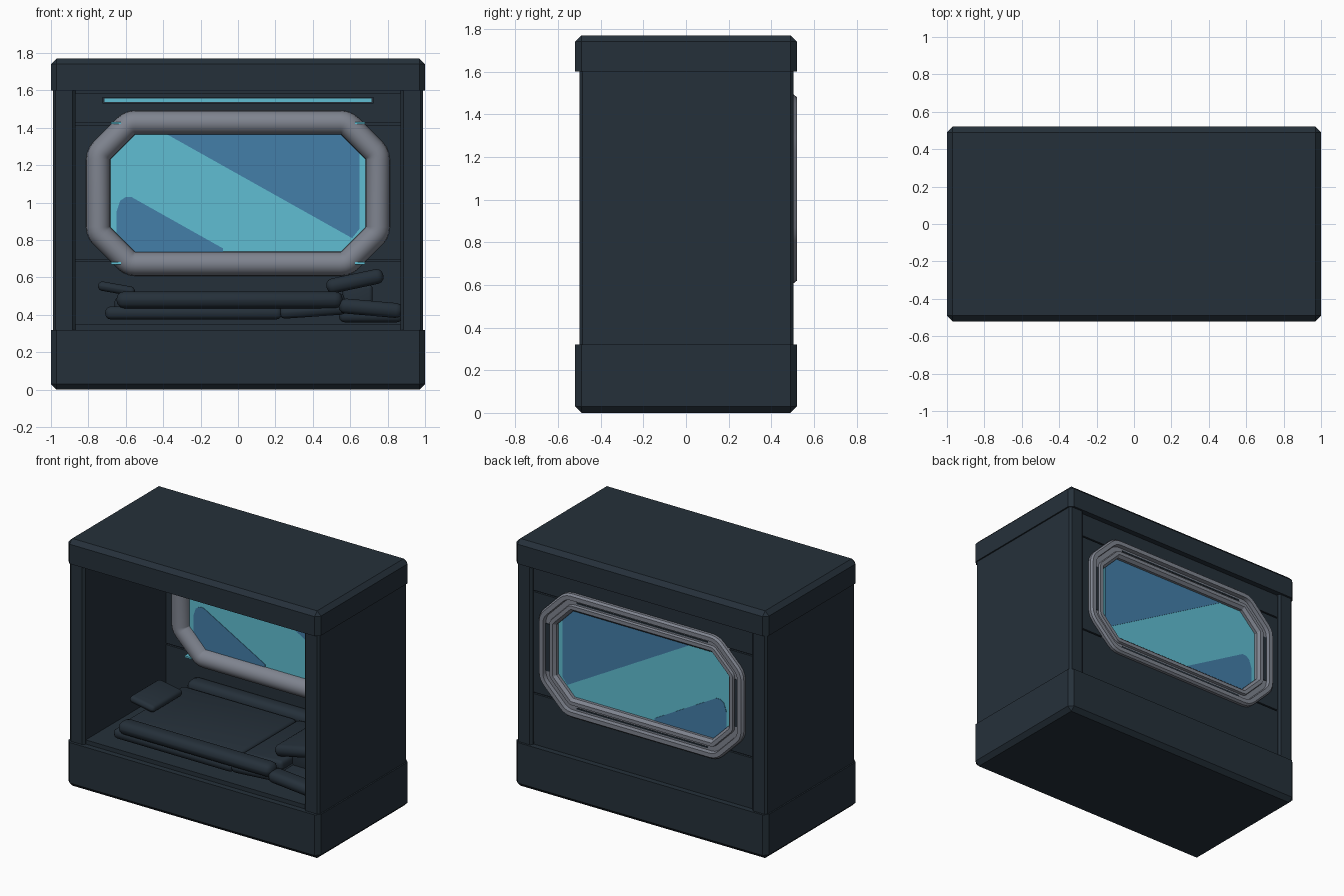
import bpy, bmesh, math
from mathutils import Vector

if "Cube" in bpy.data.objects:
    bpy.data.objects.remove(bpy.data.objects["Cube"])


def material(name, rgb):
    m = bpy.data.materials.new(name)
    m.diffuse_color = (*rgb, 1)
    m.use_nodes = True
    m.node_tree.nodes["Principled BSDF"].inputs["Base Color"].default_value = m.diffuse_color
    return m


DARK = material("dark slate", (0.0185, 0.0296, 0.042))
GREY = material("frame grey", (0.212, 0.23, 0.275))
CYAN = material("cyan glass", (0.115, 0.515, 0.645))
BLUE = material("blue glass", (0.056, 0.21, 0.395))


def finish(name, bm, mat, smooth=None):
    bmesh.ops.recalc_face_normals(bm, faces=bm.faces)
    me = bpy.data.meshes.new(name)
    bm.to_mesh(me)
    bm.free()
    me.materials.append(mat)
    ob = bpy.data.objects.new(name, me)
    bpy.context.collection.objects.link(ob)
    if smooth:
        bpy.ops.object.select_all(action='DESELECT')
        ob.select_set(True)
        bpy.context.view_layer.objects.active = ob
        bpy.ops.object.shade_smooth_by_angle(angle=math.radians(smooth))
    return ob


def box(name, lo, hi, mat=DARK, bevel=0, segments=1, rule=None, tilt=0, smooth=None):
    """Box from corner to corner; rule picks the edges to bevel by their end points."""
    lo, hi = Vector(lo), Vector(hi)
    mid, size = (lo + hi) / 2, hi - lo
    bm = bmesh.new()
    bmesh.ops.create_cube(bm, size=1)
    for v in bm.verts:
        v.co = Vector(a * b for a, b in zip(v.co, size))
    if bevel:
        edges = [e for e in bm.edges if rule is None or rule(e.verts[0].co, e.verts[1].co)]
        bmesh.ops.bevel(bm, geom=edges, offset=bevel, segments=segments,
                        profile=0.5, affect='EDGES', clamp_overlap=True)
    ob = finish(name, bm, mat, smooth)
    ob.location = mid
    ob.rotation_euler.y = -math.radians(tilt)
    return ob


def prism(name, pts, y0, y1, mat):
    bm = bmesh.new()
    a = [bm.verts.new((x, y0, z)) for x, z in pts]
    b = [bm.verts.new((x, y1, z)) for x, z in pts]
    bm.faces.new(a)
    bm.faces.new(b)
    for i in range(len(a)):
        j = (i + 1) % len(a)
        bm.faces.new((a[i], a[j], b[j], b[i]))
    return finish(name, bm, mat)


# window outline: an octagon grown outward by t with round corners
HX, HZ, CUT, CZ = 0.68, 0.31, 0.13, 1.05


def outline(t, steps=4):
    corners = [(HX, HZ - CUT, 0), (HX - CUT, HZ, 45), (-HX + CUT, HZ, 90), (-HX, HZ - CUT, 135),
               (-HX, -HZ + CUT, 180), (-HX + CUT, -HZ, 225), (HX - CUT, -HZ, 270), (HX, -HZ + CUT, 315)]
    pts = []
    for x, z, start in corners:
        for k in range(steps):
            a = math.radians(start + 45 * k / (steps - 1))
            pts.append((x + t * math.cos(a), CZ + z + t * math.sin(a)))
    return pts


# outer shell
def base_edges(a, b):
    return a.z * b.z < 0 or (a.z < 0 and b.z < 0)


def roof_edges(a, b):
    return a.z * b.z < 0 or (a.z > 0 and b.z > 0)


box("base_block", (-1, -0.52, 0), (1, 0.52, 0.32), bevel=0.03, rule=base_edges)
box("roof_block", (-1, -0.52, 1.6), (1, 0.52, 1.77), bevel=0.03, rule=roof_edges)
box("floor", (-0.9, -0.48, 0.31), (0.9, 0.48, 0.35))
box("ceiling", (-0.9, -0.48, 1.58), (0.9, 0.48, 1.61))
for side, s in (("left", -1), ("right", 1)):
    x = sorted((s * 0.87, s * 0.99))
    box(side + "_wall", (x[0], -0.5, 0.31), (x[1], 0.505, 1.61), bevel=0.015,
        rule=lambda a, b: a.z * b.z < 0)

# back wall of three panels with grooves, cut out for the window
for name, z0, z1, y0, y1 in (("lower_panel", 0.34, 0.685, 0.43, 0.485),
                             ("middle_panel", 0.695, 1.415, 0.43, 0.485),
                             ("upper_panel", 1.425, 1.59, 0.43, 0.485),
                             ("panel_backing", 0.34, 1.59, 0.445, 0.47)):
    ob = box(name, (-0.88, y0, z0), (0.88, y1, z1))
    cutter = prism("window_cutter", outline(0.07), 0.3, 0.7, DARK)
    cutter.hide_render = True
    mod = ob.modifiers.new("window_hole", 'BOOLEAN')
    mod.operation = 'DIFFERENCE'
    mod.solver = 'EXACT'
    mod.object = cutter
    bpy.context.view_layer.update()
    bpy.context.view_layer.objects.active = ob
    bpy.ops.object.modifier_apply(modifier=mod.name)
    bpy.data.objects.remove(cutter)

# padded window frame: rounded inside, grooved ring outside
profile = [(0.067 - 0.065 * math.cos(math.pi * k / 10), 0.43 - 0.07 * math.sin(math.pi * k / 10))
           for k in range(11)]
profile += [(0.132, 0.505), (0.12, 0.52), (0.09, 0.52), (0.085, 0.492),
            (0.05, 0.492), (0.045, 0.51), (0.02, 0.51), (0.002, 0.49)]
bm = bmesh.new()
rings = [[bm.verts.new((x, y, z)) for x, z in outline(t)] for t, y in profile]
for i, ring in enumerate(rings):
    nxt = rings[(i + 1) % len(rings)]
    for k in range(len(ring)):
        j = (k + 1) % len(ring)
        bm.faces.new((ring[k], ring[j], nxt[j], nxt[k]))
finish("window_frame", bm, GREY, 35)

# dark slots in the outside groove of the frame
for s in (-1, 1):
    x = sorted((s * 0.731, s * 0.764))
    box("side_slot", (x[0], 0.488, CZ - 0.17), (x[1], 0.496, CZ + 0.17))
    z = sorted((CZ + s * 0.372, CZ + s * 0.382))
    box("long_slot", (-0.52, 0.488, z[0]), (0.52, 0.496, z[1]))

# glass with painted reflections
prism("window_glass", outline(0.012), 0.425, 0.468, CYAN)
prism("large_reflection", [(-0.38, 1.365), (0.55, 1.365), (0.65, 1.265), (0.65, 0.86), (0.61, 0.81)],
      0.422, 0.471, BLUE)
prism("small_reflection", [(-0.65, 0.84), (-0.65, 0.95), (-0.63, 1.01), (-0.6, 1.03), (-0.57, 1.03),
                           (-0.08, 0.755), (-0.08, 0.735), (-0.55, 0.735)], 0.422, 0.471, BLUE)

# cyan lights
box("light_housing", (-0.725, 0.42, 1.53), (0.725, 0.435, 1.565))
box("light_strip", (-0.715, 0.412, 1.539), (0.715, 0.425, 1.557), CYAN)
for s in (-1, 1):
    for z in (1.425, 0.675):
        x = sorted((s * 0.625, s * 0.68))
        box("marker_light", (x[0], 0.365, z - 0.006), (x[1], 0.44, z + 0.006), CYAN)

# reclining bed
soft = dict(segments=3, smooth=40)
box("bed_back_pad", (-0.71, -0.41, 0.375), (0.235, 0.41, 0.445), bevel=0.03, **soft)
box("bed_seat_pad", (0.22, -0.41, 0.39), (0.58, 0.41, 0.455), bevel=0.03, tilt=4, **soft)
box("bed_back_cushion", (-0.66, -0.32, 0.42), (0.245, 0.32, 0.495), bevel=0.025, **soft)
box("bed_seat_cushion", (0.25, -0.32, 0.43), (0.57, 0.32, 0.505), bevel=0.025, tilt=4, **soft)
for s in (-1, 1):
    y = sorted((s * 0.33, s * 0.45))
    box("bed_bolster", (-0.65, y[0], 0.435), (0.56, y[1], 0.525), bevel=0.042, **soft)
    box("foot_bolster", (0.54, y[0], 0.395), (0.88, y[1], 0.475), bevel=0.035, tilt=-5, **soft)
box("foot_pad", (0.54, -0.34, 0.36), (0.88, 0.34, 0.45), bevel=0.03, **soft)
box("raised_cushion", (0.47, -0.28, 0.54), (0.78, 0.28, 0.62), bevel=0.035, tilt=12, **soft)
box("cushion_support", (0.56, -0.2, 0.42), (0.72, 0.2, 0.56), bevel=0.02, **soft)
box("pillow", (-0.75, -0.17, 0.515), (-0.55, 0.17, 0.565), bevel=0.024, tilt=-10, **soft)
